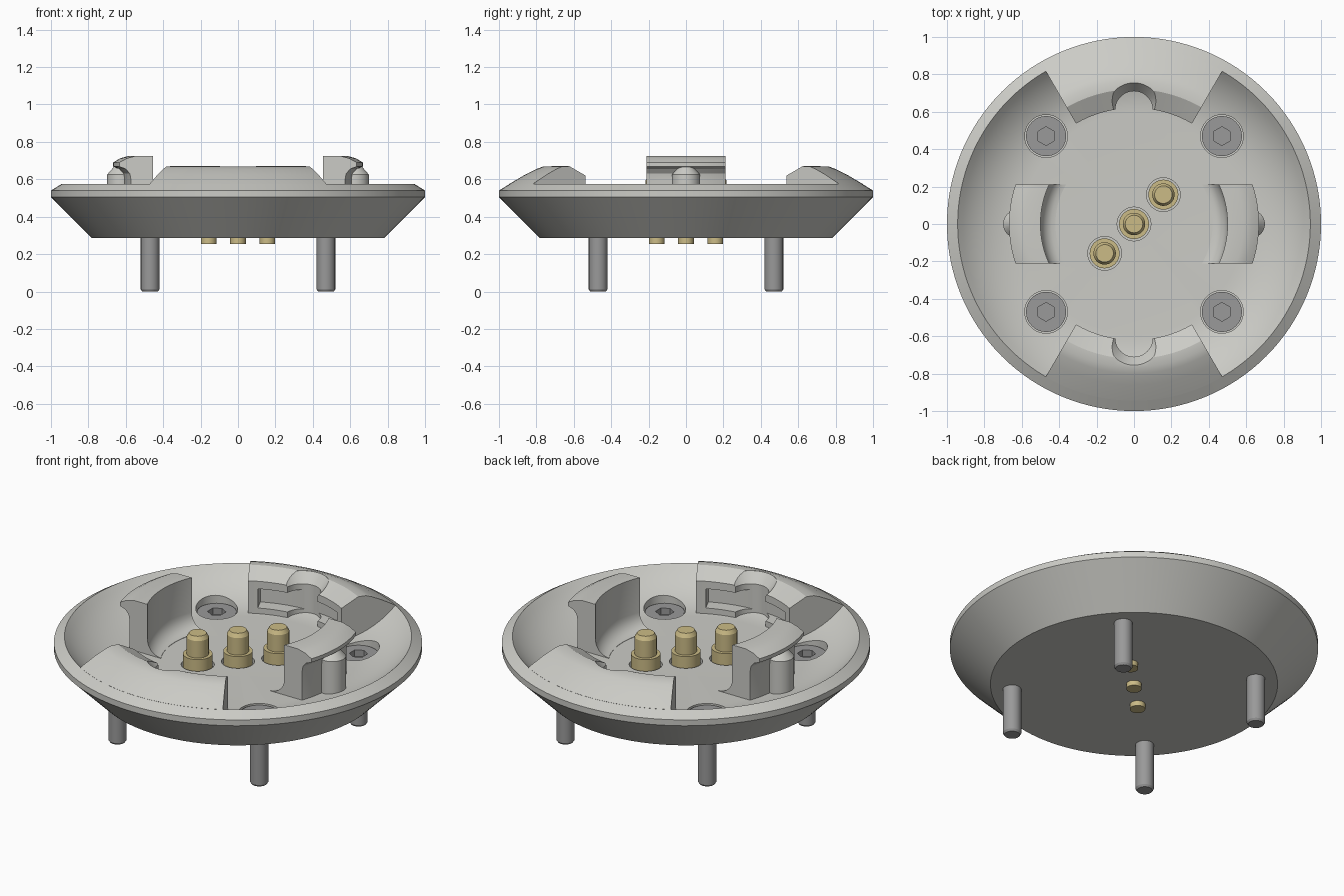
import bpy, bmesh, math
from mathutils import Matrix

if "Cube" in bpy.data.objects:
    bpy.data.objects.remove(bpy.data.objects["Cube"])

FLOOR = 0.425


def material(name, rgb):
    m = bpy.data.materials.new(name)
    m.diffuse_color = (*rgb, 1)
    m.use_nodes = True
    m.node_tree.nodes["Principled BSDF"].inputs["Base Color"].default_value = m.diffuse_color
    return m


GREY = material("light_grey", (0.60, 0.60, 0.565))
STEEL = material("steel_grey", (0.32, 0.32, 0.32))
GOLD = material("pale_gold", (0.60, 0.50, 0.24))


def add_object(name, bm, mat):
    bmesh.ops.remove_doubles(bm, verts=bm.verts, dist=1e-5)
    bmesh.ops.recalc_face_normals(bm, faces=bm.faces)
    me = bpy.data.meshes.new(name)
    bm.to_mesh(me)
    bm.free()
    ob = bpy.data.objects.new(name, me)
    bpy.context.collection.objects.link(ob)
    me.materials.append(mat)
    return ob


def lathe(name, profile, mat, a0=0, a1=360, steps=96, at=(0, 0)):
    """Revolve a closed (radius, z) profile about a vertical axis."""
    bm = bmesh.new()
    full = a1 - a0 >= 360
    rings = []
    for i in range(steps if full else steps + 1):
        a = math.radians(a0 + (a1 - a0) * i / steps)
        rings.append([bm.verts.new((at[0] + r * math.cos(a), at[1] + r * math.sin(a), z))
                      for r, z in profile])
    n = len(profile)
    for i in range(steps):
        p, q = rings[i], rings[(i + 1) % len(rings)]
        for j in range(n):
            k = (j + 1) % n
            if profile[j][0] == 0 and profile[k][0] == 0:
                continue
            bm.faces.new((p[j], q[j], q[k], p[k]))
    if not full:
        bm.faces.new(rings[0])
        bm.faces.new(rings[-1])
    return add_object(name, bm, mat)


def cylinder(name, r, z0, z1, mat, at, steps=48, a0=0):
    return lathe(name, [(0, z0), (r, z0), (r, z1), (0, z1)], mat, a0, a0 + 360, steps, at)


def boolean(ob, tool, operation='DIFFERENCE'):
    mod = ob.modifiers.new("cut", 'BOOLEAN')
    mod.object, mod.operation, mod.solver = tool, operation, 'EXACT'
    bpy.context.view_layer.objects.active = ob
    bpy.ops.object.modifier_apply(modifier=mod.name)
    bpy.data.objects.remove(tool)


def smooth(ob):
    bpy.ops.object.select_all(action='DESELECT')
    ob.select_set(True)
    bpy.context.view_layer.objects.active = ob
    bpy.ops.object.shade_smooth_by_angle(angle=math.radians(25))


def turned_copy(ob, name):
    c = ob.copy()
    c.data = ob.data.copy()
    c.name = name
    c.data.transform(Matrix.Rotation(math.pi, 4, 'Z'))
    bpy.context.collection.objects.link(c)


screws = [(x, y) for x in (-0.47, 0.47) for y in (-0.47, 0.47)]
pins = [(d, d) for d in (-0.157, 0, 0.157)]

# Dish: conical underside, chamfered rim, bowl curving into a flat floor
theta = math.radians(46)
R = (0.575 - FLOOR) / (1 - math.cos(theta))
bowl = [(0.943 - R * math.sin(theta) + R * math.sin(theta * t / 10),
         FLOOR + R * (1 - math.cos(theta * t / 10))) for t in range(10, -1, -1)]
dish = lathe("dish", [(0, 0.285), (0.78, 0.285), (1, 0.505), (1, 0.54)] + bowl
             + [(0, FLOOR)], GREY, steps=128)
for p in screws:
    boolean(dish, cylinder("cutter", 0.114, 0.37, 0.7, GREY, p))
for p in pins:
    boolean(dish, cylinder("cutter", 0.09, 0.395, 0.7, GREY, p))
smooth(dish)

# Raised locking segments, with a groove under the lip and a countersunk notch
seg = lathe("back_segment", [(0.945, 0.575), (0.86, 0.625), (0.80, 0.655), (0.765, 0.668),
                             (0.72, 0.67), (0.62, 0.62), (0.62, 0.40), (0.86, 0.40)],
            GREY, 60, 120, 32)
boolean(seg, lathe("cutter", [(0.56, 0.46), (0.70, 0.46), (0.70, 0.575), (0.56, 0.575)],
                   GREY, 65, 115, 24))
boolean(seg, lathe("cutter", [(0, 0.38), (0.1, 0.38), (0.1, 0.61), (0.145, 0.668),
                              (0.145, 0.75), (0, 0.75)], GREY, steps=48, at=(0, 0.61)))
smooth(seg)
turned_copy(seg, "front_segment")

# Hooked side tabs: filleted inner wall, overhanging outer lip, flat-cut ends
fillet = [(0.42 + 0.08 * math.sin(t * math.pi / 12),
           FLOOR + 0.002 + 0.09 * (1 - math.cos(t * math.pi / 12))) for t in range(7)]
tab = lathe("right_tab", [(0.42, 0.39)] + fillet
            + [(0.50, 0.725), (0.585, 0.725), (0.63, 0.712), (0.668, 0.69), (0.668, 0.668),
               (0.635, 0.655), (0.615, 0.63), (0.61, 0.60), (0.61, 0.39)],
            GREY, -40, 40, 40)
bm = bmesh.new()
bmesh.ops.create_cube(bm, size=1, matrix=Matrix.Translation((0.55, 0, 0.5))
                      @ Matrix.Diagonal((0.6, 0.42, 1, 1)))
boolean(tab, add_object("cutter", bm, GREY), 'INTERSECT')
smooth(tab)
turned_copy(tab, "left_tab")

# Rounded rib on the outer side of each tab
rib = lathe("right_rib", [(0, 0.40), (0.075, 0.40), (0.075, 0.625), (0.04, 0.665), (0, 0.665)],
            GREY, steps=32, at=(0.625, 0))
smooth(rib)
turned_copy(rib, "left_rib")

# Socket-head screws
for i, p in enumerate(screws):
    screw = lathe(f"screw_{i + 1}", [(0, 0), (0.042, 0), (0.05, 0.012), (0.05, 0.36),
                                     (0.107, 0.36), (0.107, 0.418), (0, 0.418)],
                  STEEL, steps=40, at=p)
    boolean(screw, cylinder("cutter", 0.05, 0.38, 0.5, STEEL, p, 6, 90))
    smooth(screw)

# Contact pins: stepped collar, chamfered tip, tail below the dish
for i, p in enumerate(pins):
    smooth(lathe(f"contact_pin_{i + 1}", [(0, 0.255), (0.042, 0.255), (0.042, 0.38),
                                          (0.08, 0.38), (0.08, 0.49), (0.06, 0.49),
                                          (0.06, 0.592), (0.047, 0.615), (0, 0.615)],
                 GOLD, steps=40, at=p))
